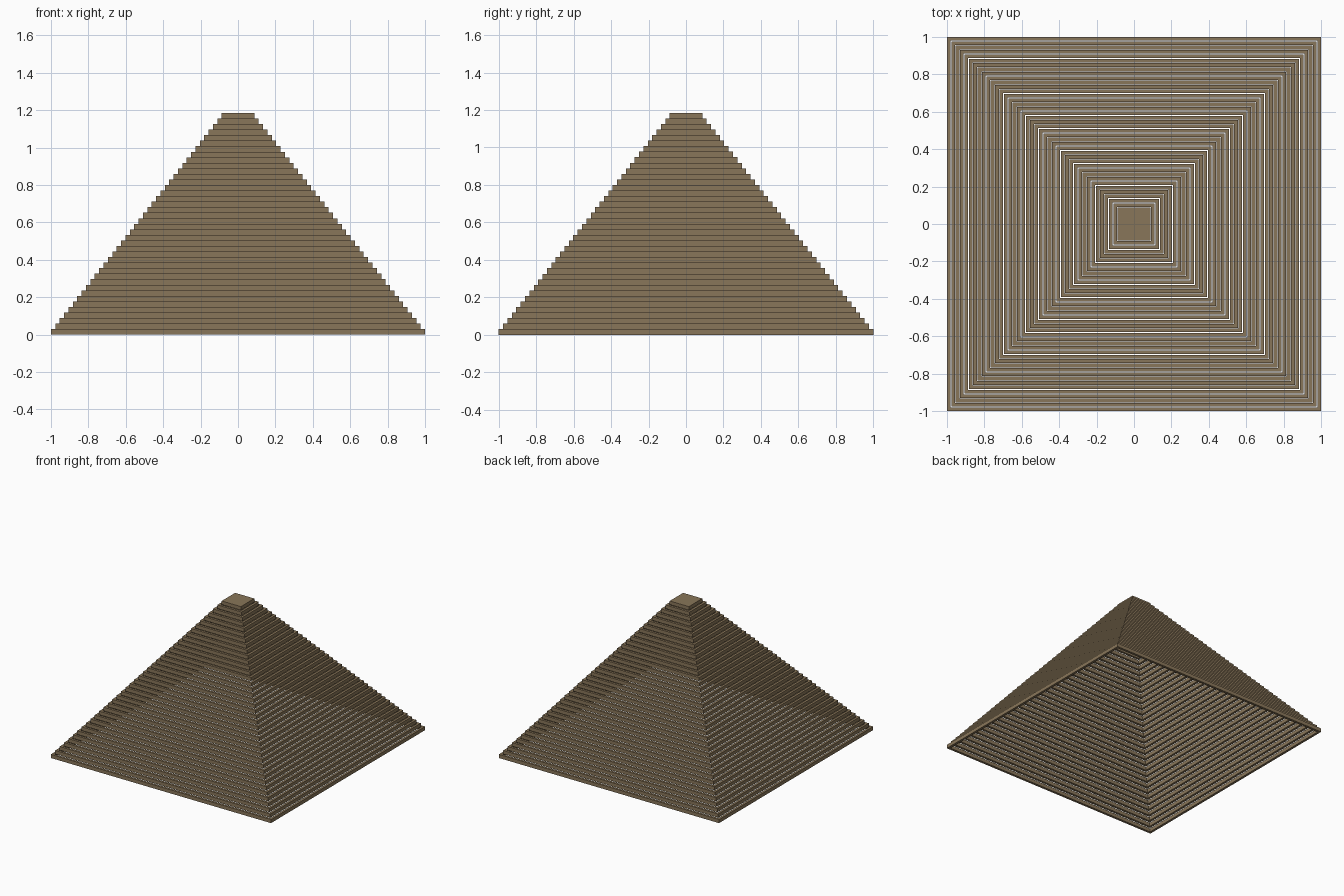
import bpy, bmesh

if "Cube" in bpy.data.objects:
    bpy.data.objects.remove(bpy.data.objects["Cube"])

# --- stepped, hollow pyramid: 40 square courses, each set in from the one below
COURSES = 40
HEIGHT = 1.185
LAYER = HEIGHT / COURSES
TOP_HALF = 0.087
STEP = (1.0 - TOP_HALF) / (COURSES - 1)
WIDTH = 0.0195            # frame width, leaving a fine gap between courses

stone = bpy.data.materials.new("brown_stone")
stone.diffuse_color = (0.25, 0.18, 0.10, 1)
stone.use_nodes = True
stone.node_tree.nodes["Principled BSDF"].inputs["Base Color"].default_value = stone.diffuse_color


def finish(name, bm):
    bmesh.ops.recalc_face_normals(bm, faces=bm.faces)
    mesh = bpy.data.meshes.new(name)
    bm.to_mesh(mesh)
    bm.free()
    mesh.materials.append(stone)
    obj = bpy.data.objects.new(name, mesh)
    bpy.context.collection.objects.link(obj)


def square(bm, half, z):
    return [bm.verts.new((x * half, y * half, z))
            for x, y in ((-1, -1), (1, -1), (1, 1), (-1, 1))]


def frame(name, half, z):
    """Square ring with a rectangular cross-section."""
    bm = bmesh.new()
    inner = half - WIDTH
    loops = [square(bm, half, z), square(bm, half, z + LAYER),
             square(bm, inner, z + LAYER), square(bm, inner, z)]
    for a, b in zip(loops, loops[1:] + loops[:1]):
        for i in range(4):
            j = (i + 1) % 4
            bm.faces.new((a[i], a[j], b[j], b[i]))
    finish(name, bm)


# courses
for n in range(COURSES - 1):
    frame(f"course_{n + 1:02d}", 1.0 - n * STEP, n * LAYER)

# solid capstone
bm = bmesh.new()
low = square(bm, TOP_HALF, HEIGHT - LAYER)
high = square(bm, TOP_HALF, HEIGHT)
bm.faces.new(low)
bm.faces.new(high)
for i in range(4):
    j = (i + 1) % 4
    bm.faces.new((low[i], low[j], high[j], high[i]))
finish("capstone", bm)
